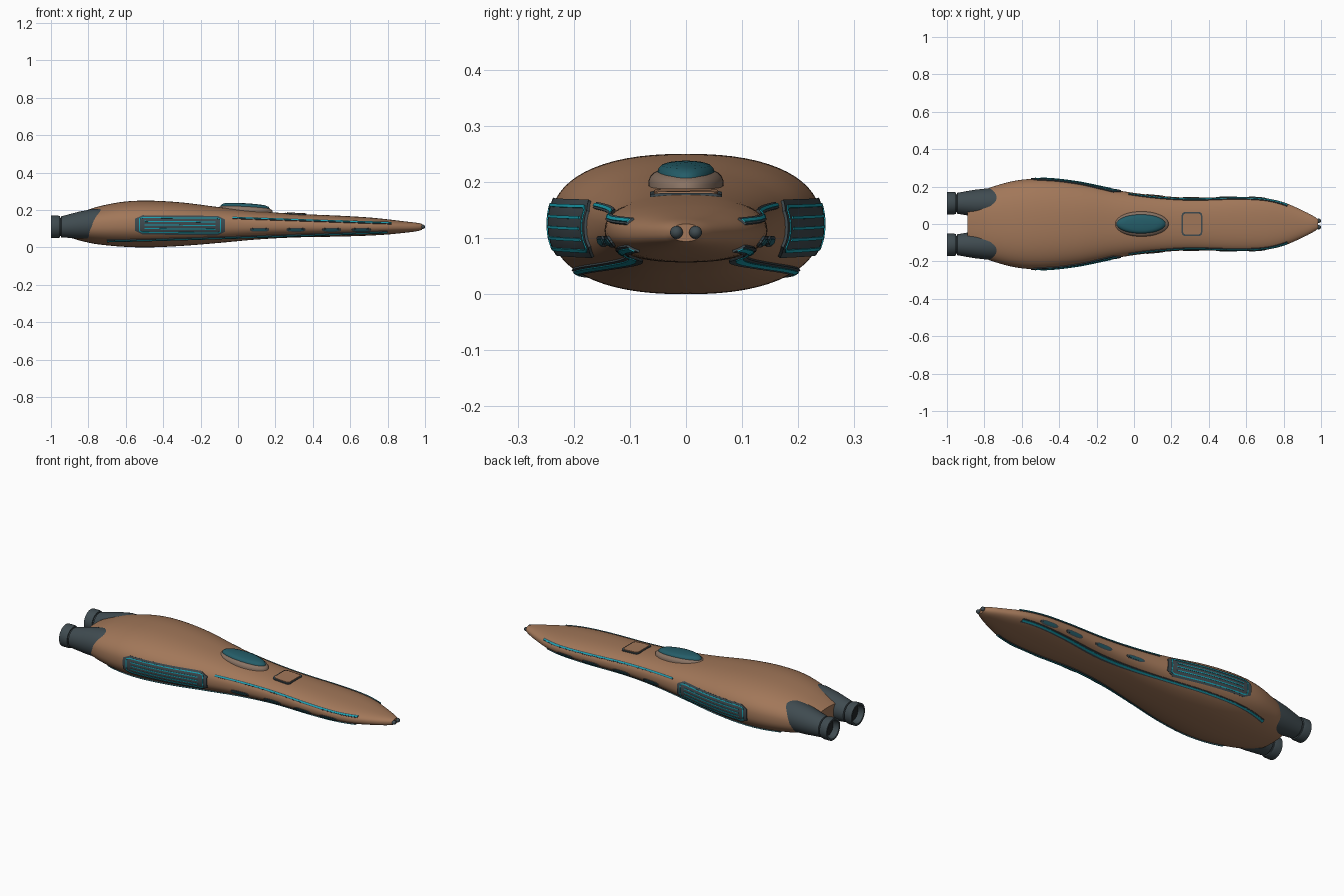
import bpy, bmesh, math
from mathutils import Vector

cube = bpy.data.objects.get("Cube")
if cube:
    bpy.data.objects.remove(cube, do_unlink=True)


def material(name, rgb, rough=0.6):
    m = bpy.data.materials.new(name)
    m.use_nodes = True
    m.diffuse_color = (*rgb, 1)
    bsdf = m.node_tree.nodes["Principled BSDF"]
    bsdf.inputs["Base Color"].default_value = (*rgb, 1)
    bsdf.inputs["Roughness"].default_value = rough
    return m


BROWN = material("hull_brown", (0.36, 0.185, 0.1))
TAUPE = material("canopy_rim_taupe", (0.25, 0.17, 0.125))
GREY = material("slate_grey", (0.05, 0.07, 0.08))
GLASS = material("teal_glass", (0.018, 0.11, 0.14))
GLOW = material("bright_teal", (0.01, 0.36, 0.45))
DARK = material("nozzle_dark", (0.015, 0.018, 0.02))

# Hull stations: x, half width, bottom, top
STATIONS = [
    (-0.89, 0.135, 0.05, 0.165), (-0.84, 0.163, 0.035, 0.186),
    (-0.76, 0.198, 0.018, 0.215), (-0.62, 0.234, 0.004, 0.243),
    (-0.48, 0.241, 0.0, 0.25), (-0.3, 0.222, 0.008, 0.24),
    (-0.1, 0.182, 0.024, 0.215), (0.1, 0.154, 0.042, 0.194),
    (0.3, 0.141, 0.053, 0.18), (0.55, 0.145, 0.058, 0.169),
    (0.7, 0.138, 0.063, 0.16), (0.8, 0.116, 0.069, 0.15),
    (0.9, 0.073, 0.079, 0.138), (0.96, 0.042, 0.087, 0.131),
    (0.985, 0.025, 0.094, 0.125)]
POWER = 2.35


def section(x):
    """Smoothly interpolated half width, bottom and top of the hull at x."""
    i = max(k for k in range(len(STATIONS) - 1) if k == 0 or STATIONS[k][0] <= x)
    p1, p2 = STATIONS[i], STATIONS[i + 1]
    p0, p3 = STATIONS[max(i - 1, 0)], STATIONS[min(i + 2, len(STATIONS) - 1)]
    d = p2[0] - p1[0]
    t = (x - p1[0]) / d
    out = []
    for k in (1, 2, 3):
        m1 = (p2[k] - p0[k]) / (p2[0] - p0[0]) * d
        m2 = (p3[k] - p1[k]) / (p3[0] - p1[0]) * d
        out.append((2*t**3 - 3*t**2 + 1) * p1[k] + (t**3 - 2*t**2 + t) * m1
                   + (3*t**2 - 2*t**3) * p2[k] + (t**3 - t**2) * m2)
    return out


def on_side(x, z, lift):
    """Point on the left flank of the hull, lifted along the section normal."""
    w, lo, hi = section(x)
    c, h = (lo + hi) / 2, (hi - lo) / 2
    v = max(-0.98, min(0.98, (z - c) / h))
    u = (1 - abs(v) ** POWER) ** (1 / POWER)
    n = Vector((0, u ** (POWER - 1) / w, math.copysign(abs(v) ** (POWER - 1), v) / h)).normalized()
    return Vector((x, w * u, c + h * v)) + n * lift


def on_top(x, y, lift):
    w, lo, hi = section(x)
    c, h = (lo + hi) / 2, (hi - lo) / 2
    return Vector((x, y, c + h * (1 - abs(y / w) ** POWER) ** (1 / POWER) + lift))


def loft(name, rings, mat, closed=True, mirror=False, smooth=35, caps=True):
    bm = bmesh.new()
    rows = [[bm.verts.new(p) for p in r] for r in rings]
    n = len(rows[0])
    for a, b in zip(rows, rows[1:]):
        for j in range(n if closed else n - 1):
            k = (j + 1) % n
            bm.faces.new((a[j], a[k], b[k], b[j]))
    if caps:
        bm.faces.new(rows[0][::-1])
        bm.faces.new(rows[-1])
    bmesh.ops.recalc_face_normals(bm, faces=bm.faces)
    me = bpy.data.meshes.new(name)
    bm.to_mesh(me)
    bm.free()
    me.materials.append(mat)
    ob = bpy.data.objects.new(name, me)
    bpy.context.scene.collection.objects.link(ob)
    if mirror:
        mod = ob.modifiers.new("mirror", "MIRROR")
        mod.use_axis = (False, True, False)
        mod.use_mirror_merge = False
    bpy.ops.object.select_all(action="DESELECT")
    bpy.context.view_layer.objects.active = ob
    ob.select_set(True)
    bpy.ops.object.shade_smooth_by_angle(angle=math.radians(smooth))
    return ob


def side_plate(name, x0, x1, low, high, lift, mat, cols=40, rows=8):
    """Plate wrapped on both flanks between the heights low(x) and high(x)."""
    rings = []
    for i in range(cols + 1):
        x = x0 + (x1 - x0) * i / cols
        a, b = low(x), high(x)
        face = [on_side(x, a + (b - a) * j / rows, lift) for j in range(rows + 1)]
        rings.append([on_side(x, a, -0.004)] + face + [on_side(x, b, -0.004)])
    return loft(name, rings, mat, mirror=True)


# Hull
rings = []
for i in range(97):
    x = STATIONS[0][0] + (STATIONS[-1][0] - STATIONS[0][0]) * i / 96
    w, lo, hi = section(x)
    ring = []
    for j in range(64):
        a = math.tau * j / 64
        c, s = math.cos(a), math.sin(a)
        ring.append((x, w * math.copysign(abs(c) ** (2 / POWER), c),
                     (lo + hi) / 2 + (hi - lo) / 2 * math.copysign(abs(s) ** (2 / POWER), s)))
    rings.append(ring)
loft("hull", rings, BROWN, smooth=50)


# Engines: turned profiles of x, radius and centre height
def turned(name, profile, mat, y, caps=True, sides=40):
    rings = [[(x, y + r * math.cos(math.tau * j / sides), z + r * math.sin(math.tau * j / sides))
              for j in range(sides)] for x, r, z in profile]
    return loft(name, rings, mat, mirror=True, caps=caps)


turned("engine_cowl", [(-0.6, 0.06, 0.125), (-0.7, 0.082, 0.125), (-0.77, 0.081, 0.125),
                       (-0.85, 0.072, 0.119), (-0.945, 0.056, 0.11), (-0.948, 0.048, 0.11),
                       (-0.965, 0.048, 0.11)], GREY, 0.111)
turned("engine_nozzle", [(-0.955, 0.045, 0.11), (-0.953, 0.057, 0.11), (-0.965, 0.061, 0.11),
                         (-1.0, 0.061, 0.11), (-1.0, 0.051, 0.11), (-0.968, 0.042, 0.11)],
       GREY, 0.111, caps=False)
turned("nozzle_throat", [(-0.964, 0.046, 0.11), (-0.969, 0.046, 0.11)], DARK, 0.111)

# Flank radiator panels with glowing lines
PX0, PX1 = -0.55, -0.07


def panel_edge(frac):
    def edge(x):
        chamfer = max(0, 1 - min(x - PX0, PX1 - x) / 0.04) * 0.018
        centre = 0.121 - 0.01 * (x - PX0)
        return centre + (frac - 0.5) * 2 * (0.049 - chamfer)
    return edge


side_plate("radiator_panel", PX0, PX1, panel_edge(0), panel_edge(1), 0.005, GREY, 48)
for k, f in enumerate((0.12, 0.31, 0.5, 0.69, 0.88)):
    inset = 0.02 if k in (0, 4) else 0.05
    side_plate(f"radiator_line_{k + 1}", PX0 + inset, PX1 - inset,
               panel_edge(f - 0.025), panel_edge(f + 0.025), 0.007, GLOW, 40, 2)
for label, x in (("rear", PX0 + 0.02), ("front", PX1 - 0.025)):
    side_plate(f"radiator_line_{label}", x, x + 0.005, panel_edge(0.12), panel_edge(0.88), 0.007, GLOW, 1)


# Long light strips on the upper and lower flanks
def upper(x):
    return 0.157 - 0.029 * (x + 0.03) / 0.85


def lower(x):
    return 0.036 + 0.047 * ((x + 0.7) / 1.5) ** 1.2


for name, path, x0, x1 in (("upper", upper, -0.03, 0.82), ("lower", lower, -0.7, 0.8)):
    for part, half, lift, mat in (("strip_base", 0.005, 0.004, GREY), ("strip_light", 0.0022, 0.006, GLOW)):
        side_plate(f"{name}_{part}", x0, x1, lambda x: path(x) - half,
                   lambda x: path(x) + half, lift, mat, 70, 2)

# Oval side ports
for k, px in enumerate((0.115, 0.31, 0.5, 0.66)):
    for part, a, b, lift, mat in (("port_rim", 0.052, 0.009, 0.004, GREY),
                                  ("port_glass", 0.04, 0.005, 0.006, GLASS)):
        def half_height(x):
            return b * max(0.05, 1 - ((x - px) / a) ** 4) ** 0.5
        side_plate(f"{part}_{k + 1}", px - a, px + a, lambda x: 0.095 - half_height(x),
                   lambda x: 0.095 + half_height(x), lift, mat, 20, 2)


# Canopy: stacked ellipses sloping with the hull
def dome(name, cx, a, b, levels, mat):
    rings = [[(cx + s * a * math.cos(math.tau * j / 48), s * b * math.sin(math.tau * j / 48),
               z - 0.055 * s * a * math.cos(math.tau * j / 48)) for j in range(48)] for s, z in levels]
    return loft(name, rings, mat, smooth=50)


dome("canopy_rim", 0.04, 0.145, 0.067,
     [(1, 0.18), (1, 0.202), (0.95, 0.21), (0.86, 0.216), (0.75, 0.219)], TAUPE)
dome("canopy_glass", 0.038, 0.132, 0.052,
     [(1, 0.208), (0.99, 0.217), (0.94, 0.224), (0.83, 0.23), (0.65, 0.233), (0.4, 0.235), (0.1, 0.236)], GLASS)


# Dorsal hatch: dark frame around a hull coloured plate
def hatch(name, half_x, half_y, lift, mat):
    outline = []
    r = 0.018
    for q in range(4):
        sx, sy = ((1, 1), (-1, 1), (-1, -1), (1, -1))[q]
        for i in range(7):
            a = (q + i / 6) * math.pi / 2
            outline.append((0.31 + sx * (half_x - r) + r * math.cos(a),
                            sy * (half_y - r) + r * math.sin(a)))
    return loft(name, [[on_top(x, y, -0.006) for x, y in outline],
                       [on_top(x, y, lift) for x, y in outline]], mat)


hatch("hatch_frame", 0.055, 0.064, 0.005, GREY)
hatch("hatch_plate", 0.048, 0.057, 0.0075, BROWN)

# Twin nose sensors
turned("nose_sensor", [(0.988 + 0.012 * math.sin(a), max(0.0005, 0.0115 * math.cos(a)), 0.11)
                       for a in [math.pi * (i / 12 - 0.5) for i in range(13)]], GREY, 0.017, sides=20)
